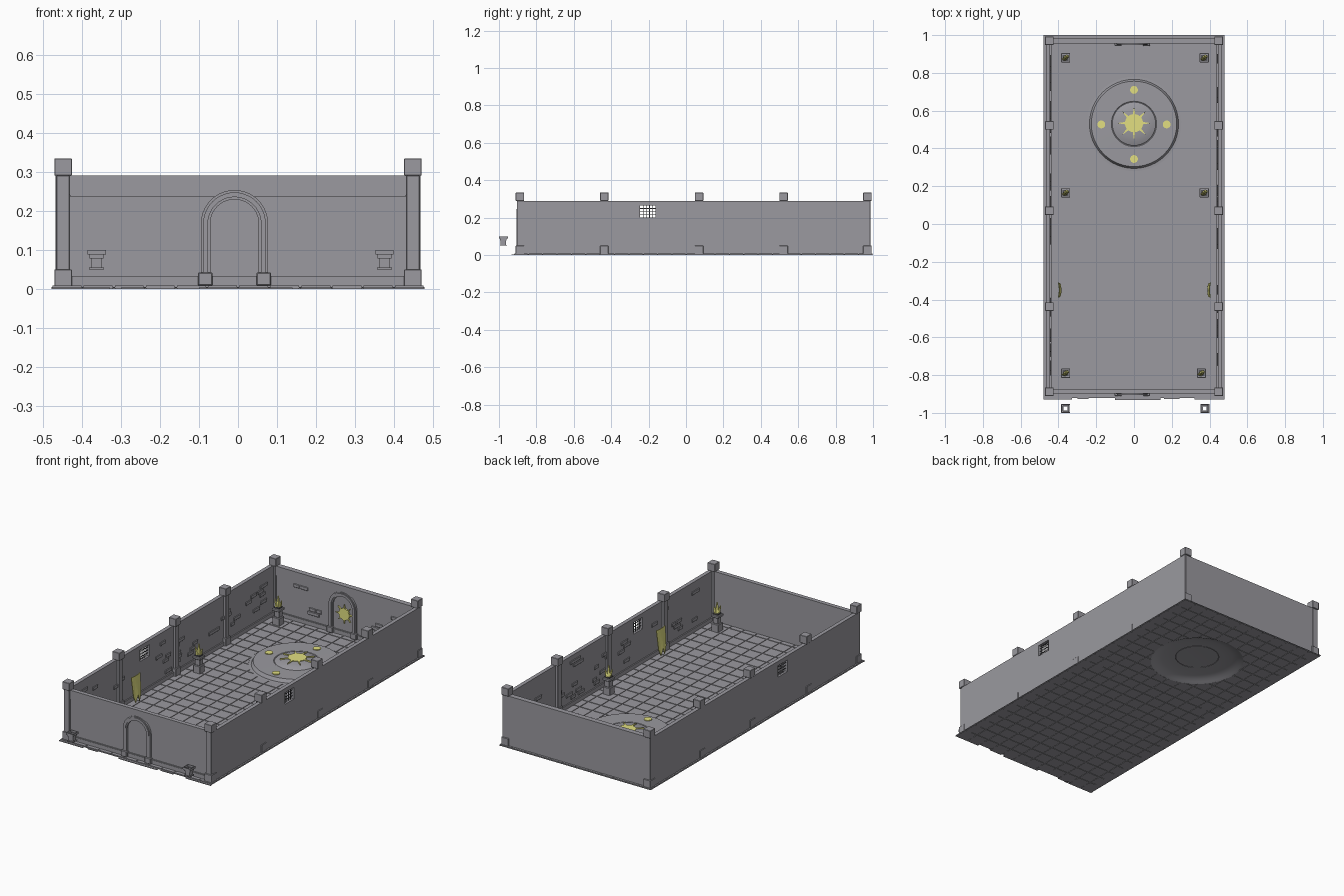
import bpy, bmesh, math, random
from math import pi, sin, cos
from mathutils import Matrix, Vector

random.seed(7)
if "Cube" in bpy.data.objects:
    bpy.data.objects.remove(bpy.data.objects["Cube"])


def material(name, rgb):
    m = bpy.data.materials.new(name)
    m.use_nodes = True
    m.diffuse_color = (*rgb, 1)
    bsdf = m.node_tree.nodes["Principled BSDF"]
    bsdf.inputs["Base Color"].default_value = (*rgb, 1)
    bsdf.inputs["Roughness"].default_value = 0.9
    return m


STONE = material("grey stone", (0.325, 0.32, 0.348))
IRON = material("dark iron", (0.09, 0.09, 0.1))
GOLD = material("pale gold", (0.76, 0.74, 0.22))


def finish(name, bm, mat, bevel=0):
    bmesh.ops.recalc_face_normals(bm, faces=bm.faces[:])
    mesh = bpy.data.meshes.new(name)
    bm.to_mesh(mesh)
    bm.free()
    mesh.materials.append(mat)
    ob = bpy.data.objects.new(name, mesh)
    bpy.context.collection.objects.link(ob)
    if bevel:
        mod = ob.modifiers.new("bevel", "BEVEL")
        mod.width, mod.segments = bevel, 1
    return ob


def boxes(name, spans, mat=STONE, bevel=0):
    """One object made of boxes, each given as x, y and z ranges."""
    bm = bmesh.new()
    for span in spans:
        mid = Vector([(a + b) / 2 for a, b in span])
        size = [b - a for a, b in span]
        bmesh.ops.create_cube(bm, size=1, matrix=Matrix.Translation(mid) @ Matrix.Diagonal((*size, 1)))
    return finish(name, bm, mat, bevel)


def around(x, y, half, z0, z1):
    return ((x - half, x + half), (y - half, y + half), (z0, z1))


def prism(name, outline, place, depth, mat):
    """Extrude a flat outline by depth along the local z axis."""
    bm = bmesh.new()
    face = bm.faces.new([bm.verts.new((u, v, 0)) for u, v in outline])
    out = bmesh.ops.extrude_face_region(bm, geom=[face])["geom"]
    bmesh.ops.translate(bm, vec=(0, 0, depth), verts=[g for g in out if isinstance(g, bmesh.types.BMVert)])
    bm.transform(place)
    return finish(name, bm, mat)


def lathe(name, profile, x, y, steps, mat):
    bm = bmesh.new()
    vs = [bm.verts.new((r, 0, z)) for r, z in profile]
    es = [bm.edges.new(pair) for pair in zip(vs, vs[1:])]
    bmesh.ops.spin(bm, geom=vs + es, cent=(0, 0, 0), axis=(0, 0, 1), angle=2 * pi, steps=steps)
    bmesh.ops.remove_doubles(bm, verts=bm.verts[:], dist=0.0002)
    bmesh.ops.translate(bm, vec=(x, y, 0), verts=bm.verts[:])
    return finish(name, bm, mat)


def cut(ob, cutter):
    mod = ob.modifiers.new("opening", "BOOLEAN")
    mod.operation, mod.solver, mod.object = "DIFFERENCE", "EXACT", cutter
    cutter.hide_render = True
    cutter.hide_viewport = True


def circle(r, n):
    return [(r * cos(2 * pi * i / n), r * sin(2 * pi * i / n)) for i in range(n)]


def sunburst(r, tip):
    return [(q * cos(pi * i / 24), q * sin(pi * i / 24))
            for i in range(48) for q in [tip if i % 6 == 0 else r]]


WX, FRONT, BACK, TOP = 0.445, -0.89, 0.962, 0.29
DAIS_Y = 0.53
FACING = Matrix.Rotation(pi / 2, 4, "X")      # local z points to the front

# Tiled floor with a round opening under the dais
COLS, ROWS, TX, TY, GAP = 12, 25, 0.0797, 0.0768, 0.003
tiles = boxes("floor_tiles", [
    ((-0.478 + i * TX + GAP, -0.478 + (i + 1) * TX - GAP),
     (-0.92 + j * TY + GAP, -0.92 + (j + 1) * TY - GAP), (0, 0.008))
    for i in range(COLS) for j in range(ROWS)])
joints = boxes("floor_joints", [((-0.478, 0.478), (-0.92, 1), (0.002, 0.005))])
hole = prism("dais_cutter", circle(0.25, 48), Matrix.Translation((0, DAIS_Y, -0.1)), 0.2, STONE)
for ob in (tiles, joints):
    cut(ob, hole)

# Broken paving along the front edge
boxes("broken_paving", [((x, x + w), (-0.92 - d, -0.915), (0, 0.004)) for x, w, d in
                        ((-0.478, 0.15, 0.01), (-0.3, 0.06, 0.006), (-0.1, 0.24, 0.012),
                         (0.16, 0.08, 0.007), (0.32, 0.158, 0.01))])

# Round dais with a domed centre, and the smooth hollow beneath it
dais = lathe("dais", [(0.251, 0.007), (0.236, 0.008), (0.226, 0.027), (0.12, 0.028), (0.116, 0.025),
                      (0.112, 0.03), (0.095, 0.036), (0.075, 0.04), (0.05, 0.043), (0, 0.045)],
             0, DAIS_Y, 48, STONE)
hollow = lathe("dais_hollow", [(0.251, 0), (0.236, 0.006), (0.22, 0.014), (0.19, 0.0205), (0.15, 0.0245),
                               (0.11, 0.0265), (0, 0.028)], 0, DAIS_Y, 48, STONE)
prism("dais_sun", sunburst(0.048, 0.09), Matrix.Translation((0, DAIS_Y + 0.004, 0.039)), 0.008, GOLD)
for i in range(4):
    a = i * pi / 2
    prism(f"dais_stud_{i + 1}", circle(0.021, 16),
          Matrix.Translation((0.173 * cos(a), DAIS_Y - 0.003 + 0.183 * sin(a), 0.0255)), 0.006, GOLD)

# Side walls with a barred window in each
window = boxes("window_cutter", [((-0.6, 0.6), (-0.245, -0.162), (0.2, 0.265))])
for side, name in ((1, "left"), (-1, "right")):
    xs = sorted((side * WX, side * 0.467))
    cut(boxes(name + "_wall", [(xs, (FRONT, 0.985), (0, TOP))]), window)
    mid = side * 0.456
    bars = [around(mid, -0.245 + 0.083 * k / 5, 0.0015, 0.2, 0.265) for k in range(1, 5)]
    bars += [((mid - 0.0015, mid + 0.0015), (-0.245, -0.162), (z - 0.0015, z + 0.0015))
             for z in (0.216, 0.232, 0.249)]
    boxes(name + "_window_bars", bars, IRON)
    skirt = sorted((side * WX, side * (WX - 0.007)))
    boxes(name + "_skirting", [(skirt, (-0.873, BACK), (0, 0.03))])


# End walls, both dressed on their front face
def end_wall(name, y, rear):
    boxes(name + "_wall", [((-0.455, 0.455), (y, rear), (0, TOP))])
    boxes(name + "_trim", [((-0.445, 0.445), (y - 0.007, y), z) for z in ((0, 0.03), (0.24, TOP))])
    boxes(name + "_trim_lip", [((-0.43, 0.43), (y - 0.005, y), z) for z in ((0.03, 0.033), (0.236, 0.24))])
    arc = [pi * i / 20 for i in range(21)]
    for part, outer, inner, depth in (("outer", 0.086, 0.062, 0.011), ("inner", 0.08, 0.068, 0.015)):
        ring = [(outer, 0.01)] + [(outer * cos(a), 0.167 + outer * sin(a)) for a in arc] + [(-outer, 0.01)]
        ring += [(-inner, 0.01)] + [(-inner * cos(a), 0.167 + inner * sin(a)) for a in arc] + [(inner, 0.01)]
        prism(f"{name}_arch_{part}", ring, Matrix.Translation((-0.009, y, 0)) @ FACING, depth, STONE)
    boxes(name + "_arch_feet", [((x - 0.019, x + 0.019), (y - 0.02, y), (0.008, 0.042))
                                for x in (-0.084, 0.066)], bevel=0.003)


end_wall("front", FRONT, -0.873)
end_wall("back", BACK, 0.985)
prism("back_arch_sun", sunburst(0.033, 0.054), Matrix.Translation((0, BACK, 0.13)) @ FACING, 0.009, GOLD)

# Posts with square bases and caps
for side, name in ((1, "left"), (-1, "right")):
    for k, y in enumerate((-0.888, -0.437, 0.07, 0.522, 0.97)):
        x = side * 0.448
        boxes(f"{name}_post_{k + 1}", [around(x, y, 0.0165, 0, TOP), around(x, y, 0.0225, 0, 0.05),
                                       around(x, y, 0.0225, TOP, 0.334)], bevel=0.0015)


# Scattered raised bricks on the inner faces
def brick_spans(count, low, high):
    for _ in range(count):
        u, z = random.uniform(low, high), 0.045 + 0.022 * random.randrange(9)
        for row in range(random.choice((1, 1, 2))):
            start = u + row * 0.025
            yield (start, start + random.uniform(0.035, 0.06)), (z + row * 0.022, z + row * 0.022 + 0.02)


for side, name in ((1, "left"), (-1, "right")):
    xs = sorted((side * WX, side * (WX - 0.006)))
    spans = [(xs, u, z) for u, z in brick_spans(32, -0.85, 0.86) if u[1] < -0.25 or u[0] > -0.15]
    boxes(name + "_wall_bricks", spans, bevel=0.002)
boxes("back_wall_bricks", [(u, (BACK - 0.006, BACK), z) for u, z in brick_spans(18, -0.41, 0.33)
                           if (u[1] < -0.11 or u[0] > 0.09) and z[1] < 0.235], bevel=0.002)

# Pedestals, each with a dark tray of flames
for k, (x, y) in enumerate(((-0.362, 0.88), (0.372, 0.88), (-0.362, 0.165),
                            (0.372, 0.165), (-0.362, -0.79), (0.357, -0.79))):
    boxes(f"pedestal_{k + 1}", [around(x, y, 0.022, 0, 0.05), around(x, y, 0.016, 0.05, 0.088),
                                around(x, y, 0.024, 0.086, 0.1)], bevel=0.002)
    boxes(f"fire_tray_{k + 1}", [around(x, y, 0.016, 0.098, 0.107)], IRON)
    bm = bmesh.new()
    for dx, dy, r, h in ((0, 0, 0.013, 0.062), (0.011, 0.006, 0.01, 0.036), (-0.011, -0.006, 0.01, 0.044)):
        tilt = Matrix.Rotation(dx * 30, 4, "Y")
        bmesh.ops.create_cone(bm, segments=5, radius1=r, radius2=0.003, depth=h, cap_ends=True,
                              matrix=Matrix.Translation((x + dx, y + dy, 0.105 + h / 2)) @ tilt)
    finish(f"flame_{k + 1}", bm, GOLD)

# Hollow sconces ahead of the front wall
for name, x in (("right", -0.362), ("left", 0.375)):
    bm = bmesh.new()
    for half, z0, z1 in ((0.019, 0.05, 0.055), (0.014, 0.055, 0.078), (0.018, 0.078, 0.088), (0.0235, 0.088, 0.1)):
        for a in range(4):
            place = Matrix.Translation((x, -0.9765, (z0 + z1) / 2)) @ Matrix.Rotation(a * pi / 2, 4, "Z") \
                @ Matrix.Translation((half - 0.002, 0, 0)) @ Matrix.Diagonal((0.004, 2 * half, z1 - z0, 1))
            bmesh.ops.create_cube(bm, size=1, matrix=place)
    finish(name + "_sconce", bm, STONE)

# Hanging banners: leaning, bulging cloth with a notched hem
for side, name in ((1, "left"), (-1, "right")):
    bm = bmesh.new()
    bmesh.ops.create_grid(bm, x_segments=8, y_segments=6, size=0.5)
    for v in bm.verts:
        u, t = v.co.x, v.co.y + 0.5
        v.co = (side * (0.403 - 0.01 * (1 - t) - 0.005 * cos(pi * u)),
                -0.35 + 0.08 * u * (0.85 + 0.15 * t), 0.045 + 0.13 * t + 0.02 * cos(4 * pi * u) * (1 - t))
    cloth = finish(name + "_banner", bm, GOLD)
    cloth.modifiers.new("cloth", "SOLIDIFY").thickness = 0.004

# Smooth the round dais and its hollow
bpy.ops.object.select_all(action="DESELECT")
for ob in (dais, hollow):
    ob.select_set(True)
bpy.context.view_layer.objects.active = dais
bpy.ops.object.shade_smooth_by_angle(angle=math.radians(25))
